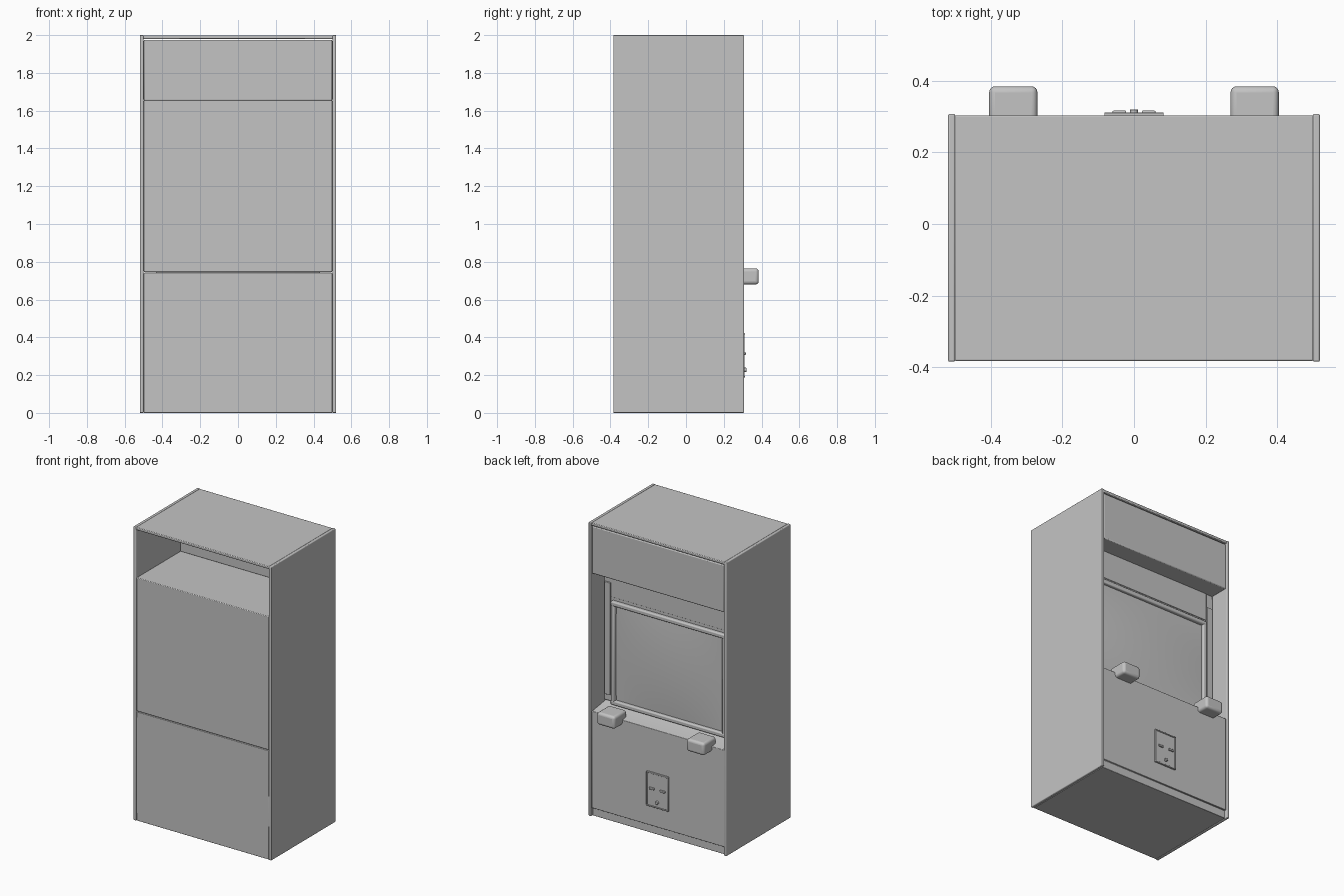
import bpy, bmesh, math

if "Cube" in bpy.data.objects:
    bpy.data.objects.remove(bpy.data.objects["Cube"])

grey = bpy.data.materials.new("light_grey")
grey.diffuse_color = (0.55, 0.55, 0.55, 1)
grey.use_nodes = True
grey.node_tree.nodes["Principled BSDF"].inputs["Base Color"].default_value = grey.diffuse_color


def finish(name, bm, bevel=0.0, segs=2):
    bmesh.ops.recalc_face_normals(bm, faces=bm.faces)
    me = bpy.data.meshes.new(name)
    bm.to_mesh(me)
    bm.free()
    me.materials.append(grey)
    ob = bpy.data.objects.new(name, me)
    bpy.context.scene.collection.objects.link(ob)
    if bevel:
        m = ob.modifiers.new("bevel", 'BEVEL')
        m.width, m.segments = bevel, segs
    bpy.ops.object.select_all(action='DESELECT')
    bpy.context.view_layer.objects.active = ob
    ob.select_set(True)
    bpy.ops.object.shade_smooth_by_angle(angle=math.radians(35))
    return ob


def box(name, x, y, z, bevel=0.0, segs=2):
    bm = bmesh.new()
    bmesh.ops.create_cube(bm, size=1)
    for v in bm.verts:
        v.co = [r[0] + (c + 0.5) * (r[1] - r[0]) for c, r in zip(v.co, (x, y, z))]
    return finish(name, bm, bevel, segs)


def extrude_x(name, profile, x0, x1, bevel=0.0):
    bm = bmesh.new()
    f = bm.faces.new([bm.verts.new((x0, y, z)) for y, z in profile])
    r = bmesh.ops.extrude_face_region(bm, geom=[f])
    for v in r["geom"]:
        if isinstance(v, bmesh.types.BMVert):
            v.co.x = x1
    return finish(name, bm, bevel)


# Cabinet shell: sides and top
for s, n in ((-1, "left"), (1, "right")):
    box(n + "_side_panel", sorted((s * 0.5, s * 0.52)), (-0.385, 0.308), (0, 2), 0.005, 3)
box("top_panel", (-0.502, 0.502), (-0.383, 0.304), (1.98, 1.999), 0.004)

# Lower cabinet with recessed kick strip and sloped control shelf
extrude_x("lower_cabinet", [(-0.38, 0), (0.29, 0), (0.29, 0.055), (0.3, 0.055),
                            (0.3, 0.715), (0.17, 0.735), (0.15, 0.742), (-0.38, 0.742)],
          -0.499, 0.499, 0.003)

# Upper body behind the screen, open bay above it, and the marquee box
box("upper_body", (-0.499, 0.499), (-0.38, 0.17), (0.746, 1.655), 0.004)
box("marquee_box", (-0.499, 0.499), (0.09, 0.3), (1.652, 1.975), 0.006)

# Strips beside the screen
for s, n in ((-1, "left"), (1, "right")):
    box(n + "_screen_strip", sorted((s * 0.447, s * 0.49)), (0.16, 0.18), (0.79, 1.555), 0.002)

# Screen bezel
W, Z0, Z1, T = 0.435, 0.737, 1.44, 0.03
for z, n in ((Z0, "bottom"), (Z1 - T, "top")):
    box(n + "_bezel", (-W, W), (0.15, 0.195), (z, z + T), 0.008, 3)
for s, n in ((-1, "left"), (1, "right")):
    box(n + "_bezel", sorted((s * (W - T), s * W)), (0.15, 0.194), (Z0 + 0.005, Z1 - 0.005), 0.008, 3)
box("screen_header", (-0.445, 0.445), (0.16, 0.174), (1.46, 1.653), 0.002)

# Gently bulged screen
bm = bmesh.new()
bmesh.ops.create_grid(bm, x_segments=20, y_segments=16, size=1)
for v in bm.verts:
    u, w = v.co.x, v.co.y
    v.co = (-u * (W - T / 2), 0.172 + 0.014 * (1 - u * u) * (1 - w * w),
            (Z0 + Z1) / 2 + w * (Z1 - Z0 - T) / 2)
finish("screen", bm)

# Rounded control blocks on the shelf edge
for s, n in ((-1, "left"), (1, "right")):
    box(n + "_control_block", sorted((s * 0.27, s * 0.405)), (0.25, 0.385), (0.68, 0.765), 0.017, 4)

# Coin door with frame, slots and lock
box("coin_door", (-0.075, 0.075), (0.295, 0.308), (0.195, 0.415), 0.002)
for z, n in ((0.188, "bottom"), (0.414, "top")):
    box("coin_door_frame_" + n, (-0.083, 0.083), (0.295, 0.312), (z, z + 0.008), 0.002)
for s, n in ((-1, "left"), (1, "right")):
    box("coin_door_frame_" + n, sorted((s * 0.075, s * 0.083)), (0.295, 0.311), (0.19, 0.42), 0.002)
    box("coin_slot_" + n, sorted((s * 0.022, s * 0.06)), (0.3, 0.317), (0.307, 0.321), 0.003)
bm = bmesh.new()
bmesh.ops.create_cone(bm, cap_ends=True, segments=20, radius1=0.011, radius2=0.011, depth=0.025)
for v in bm.verts:
    x, y, z = v.co
    v.co = (x, 0.308 + z, 0.228 + y)
finish("coin_door_lock", bm, 0.002)
